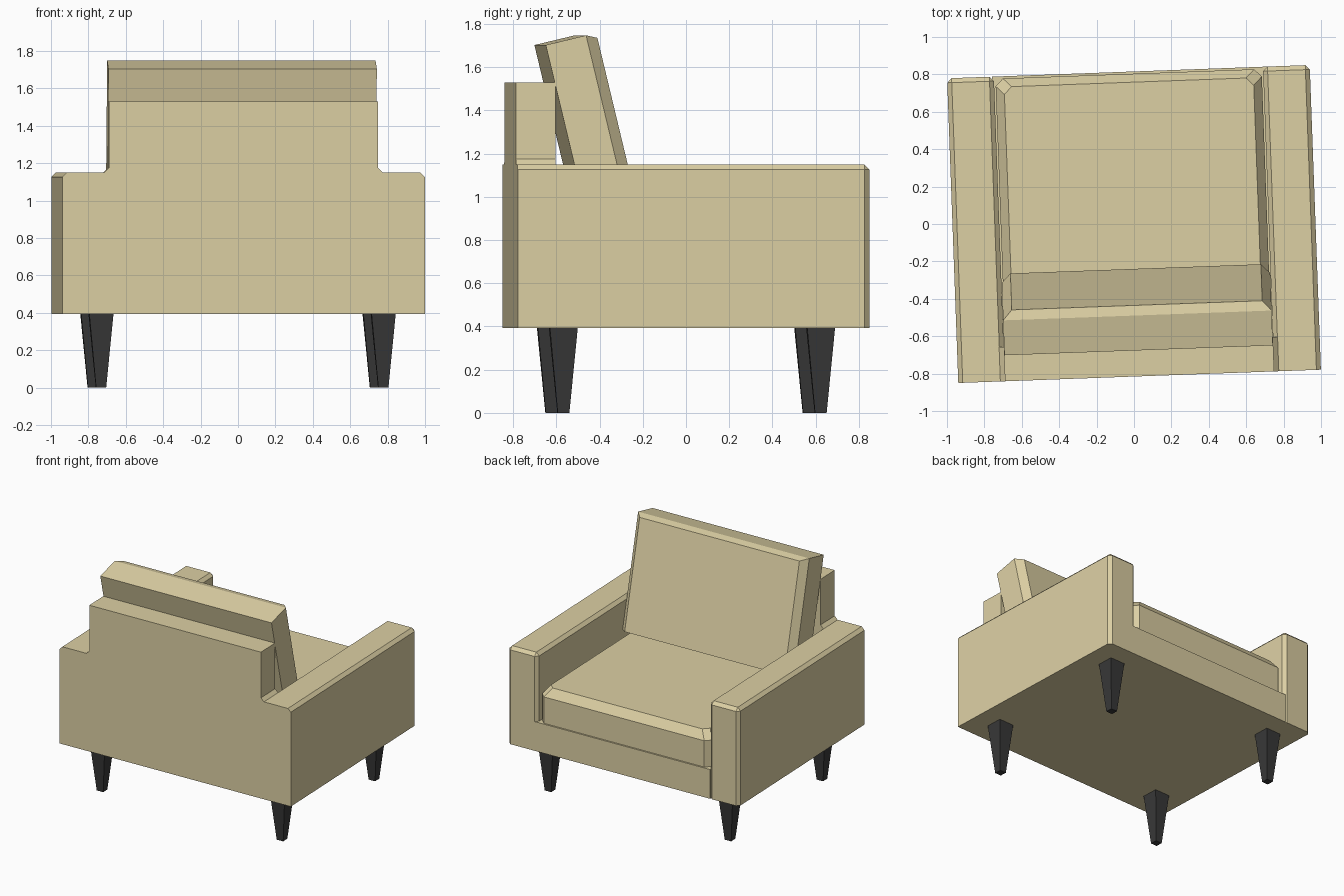
import bpy, bmesh, math
from mathutils import Matrix, Vector

if "Cube" in bpy.data.objects:
    bpy.data.objects.remove(bpy.data.objects["Cube"])

TURN = Matrix.Rotation(math.radians(2.1), 4, 'Z')   # whole chair sits slightly turned
HALF_W, HALF_D, ARM_IN = 0.97, 0.815, 0.72
BOTTOM, ARM_TOP, BASE_TOP = 0.393, 1.15, 0.62


def material(name, color):
    m = bpy.data.materials.new(name)
    m.diffuse_color = (*color, 1)
    m.use_nodes = True
    m.node_tree.nodes["Principled BSDF"].inputs["Base Color"].default_value = m.diffuse_color
    return m


FABRIC = material("tan_fabric", (0.72, 0.63, 0.37))
DARK = material("dark_wood", (0.04, 0.04, 0.04))


def finish(name, bm, mat, matrix=Matrix()):
    bmesh.ops.recalc_face_normals(bm, faces=bm.faces[:])
    bm.transform(TURN @ matrix)
    me = bpy.data.meshes.new(name)
    bm.to_mesh(me)
    bm.free()
    me.materials.append(mat)
    ob = bpy.data.objects.new(name, me)
    bpy.context.collection.objects.link(ob)
    return ob


def loft(rings):
    """Skin a stack of equal-length point rings and cap both ends."""
    bm = bmesh.new()
    vs = [[bm.verts.new(p) for p in r] for r in rings]
    n = len(vs[0])
    for a, b in zip(vs, vs[1:]):
        for i in range(n):
            bm.faces.new((a[i], a[(i + 1) % n], b[(i + 1) % n], b[i]))
    bm.faces.new(vs[0])
    bm.faces.new(vs[-1])
    return bm


def rect(x0, x1, y0, y1, z):
    return [(x0, y0, z), (x1, y0, z), (x1, y1, z), (x0, y1, z)]


def box(x0, x1, y0, y1, z0, z1):
    return loft([rect(x0, x1, y0, y1, z0), rect(x0, x1, y0, y1, z1)])


# arms: chamfered top rim and front corners
def arm(name, s):
    bm = box(*sorted((s * ARM_IN, s * HALF_W)), -HALF_D, HALF_D, BOTTOM, ARM_TOP)

    def wanted(e):
        c = (e.verts[0].co + e.verts[1].co) / 2
        front = c.y > HALF_D - 0.01
        return (c.z > ARM_TOP - 0.01 and c.y > -HALF_D + 0.01) or (front and BOTTOM + 0.01 < c.z)
    bmesh.ops.bevel(bm, geom=[e for e in bm.edges if wanted(e)], offset=0.024,
                    segments=1, affect='EDGES')
    return finish(name, bm, FABRIC)


# back panel: stepped profile with small flares where it meets the arms
half = [(0.745, BOTTOM), (0.745, ARM_TOP), (ARM_IN, 1.175), (ARM_IN, 1.53)]
outline = half + [(-x, z) for x, z in reversed(half)]
back = loft([[(x, y, z) for x, z in outline] for y in (-HALF_D, -0.632)])

# frame: base, arms and back merged into one shell
frame = finish("frame", box(-0.73, 0.745, -HALF_D, HALF_D, BOTTOM, BASE_TOP), FABRIC)
for part in (arm("arm_right", 1), arm("arm_left", -1), finish("back_panel", back, FABRIC)):
    mod = frame.modifiers.new("join", 'BOOLEAN')
    mod.operation, mod.solver, mod.object = 'UNION', 'EXACT', part
    bpy.context.view_layer.objects.active = frame
    bpy.ops.object.modifier_apply(modifier=mod.name)
    bpy.data.objects.remove(part)
bm = bmesh.new()
bm.from_mesh(frame.data)
bmesh.ops.remove_doubles(bm, verts=bm.verts[:], dist=0.0005)
bmesh.ops.dissolve_limit(bm, angle_limit=math.radians(1), verts=bm.verts[:], edges=bm.edges[:])
bm.to_mesh(frame.data)
bm.free()


# seat cushion: clipped front corners and a sloped rim
def seat_ring(inset, z, cut=0.04):
    x, f, b = 0.712 - inset, 0.803 - inset, -0.63
    return [(-x, b, z), (x, b, z), (x, f - cut, z), (x - cut, f, z),
            (-x + cut, f, z), (-x, f - cut, z)]


finish("seat_cushion", loft([seat_ring(0, 0.6), seat_ring(0, 0.825), seat_ring(0.045, 0.888)]), FABRIC)


# back cushion: leaning pad with a chamfered front rim
def pad_ring(depth, inset, top):
    x = 0.718 - inset
    return [(-x, depth, -0.86), (x, depth, -0.86), (x, depth, top), (-x, depth, top)]


lean = Matrix.Translation((0, -0.676, 1.703)) @ Matrix.Rotation(math.radians(13.5), 4, 'X')
finish("back_cushion", loft([pad_ring(0, 0, 0), pad_ring(0.192, 0, 0), pad_ring(0.242, 0.048, -0.024)]),
       FABRIC, lean)

# legs: tapered square posts
for sx, nx in ((1, "right"), (-1, "left")):
    for sy, ny in ((1, "front"), (-1, "back")):
        finish(f"{ny}_{nx}_leg",
               loft([rect(-r, r, -r, r, z) for r, z in ((0.027, 0), (0.065, BOTTOM + 0.005))]),
               DARK, Matrix.Translation((sx * 0.755, sy * 0.596, 0)))
